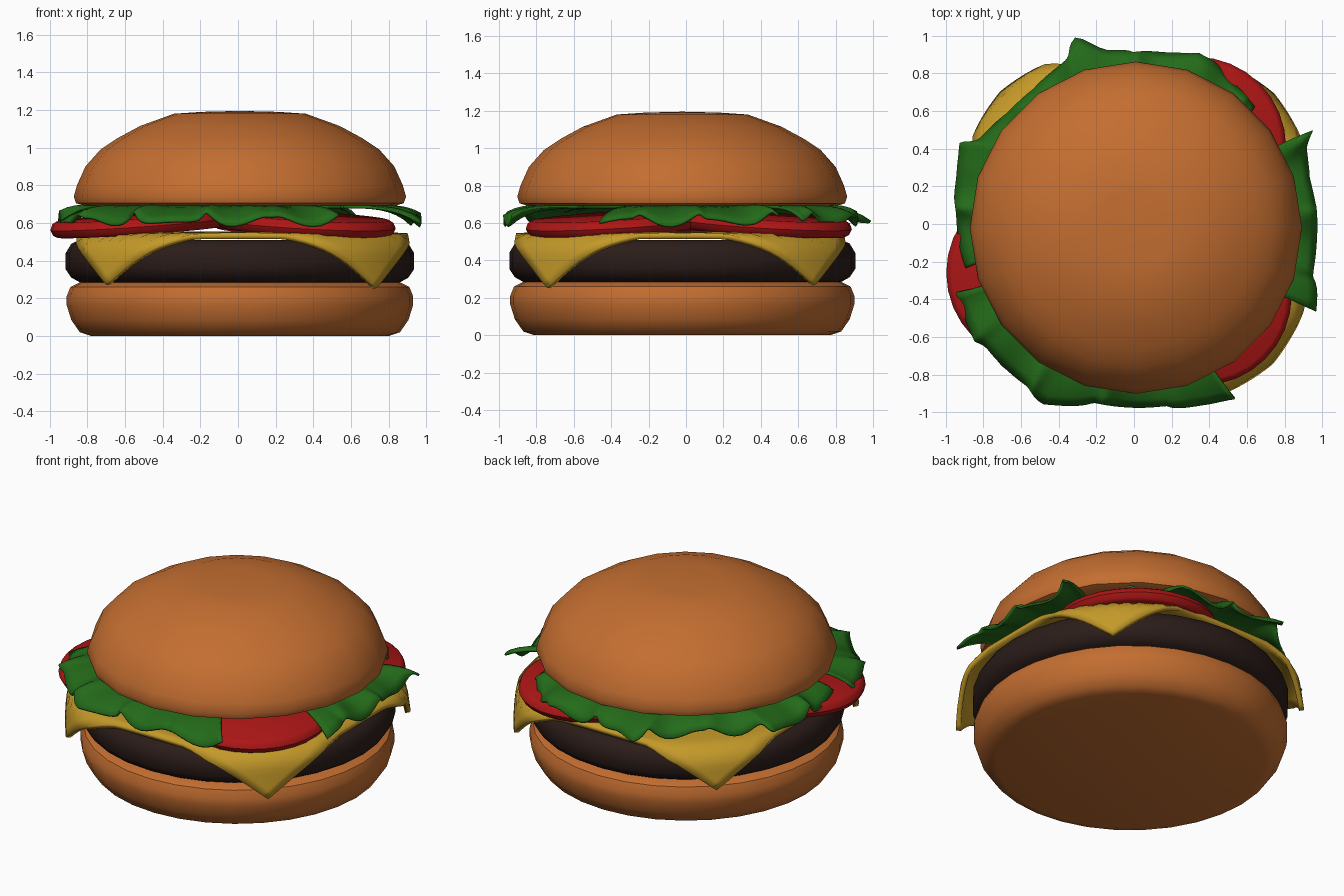
import bpy, bmesh
from math import sin, cos, pi, radians, hypot, atan2
from mathutils import Vector, Matrix

if "Cube" in bpy.data.objects:
    bpy.data.objects.remove(bpy.data.objects["Cube"])

CX, CY = 0.01, -0.02


def material(name, rgb):
    m = bpy.data.materials.new(name)
    m.diffuse_color = (*rgb, 1)
    m.use_nodes = True
    m.node_tree.nodes["Principled BSDF"].inputs["Base Color"].default_value = m.diffuse_color
    return m


BREAD = material("bread", (0.55, 0.155, 0.03))
MEAT = material("meat", (0.024, 0.012, 0.010))
CHEESE = material("cheese", (0.55, 0.32, 0.022))
RED = material("tomato", (0.42, 0.008, 0.008))
GREEN = material("lettuce", (0.017, 0.145, 0.010))


def finish(name, bm, mat, angle=40):
    bmesh.ops.remove_doubles(bm, verts=bm.verts, dist=0.0005)
    bmesh.ops.recalc_face_normals(bm, faces=bm.faces)
    me = bpy.data.meshes.new(name)
    bm.to_mesh(me)
    bm.free()
    ob = bpy.data.objects.new(name, me)
    bpy.context.collection.objects.link(ob)
    me.materials.append(mat)
    bpy.ops.object.select_all(action='DESELECT')
    ob.select_set(True)
    bpy.context.view_layer.objects.active = ob
    bpy.ops.object.shade_smooth_by_angle(angle=radians(angle))
    return ob


def grid(rows):
    bm = bmesh.new()
    vs = [[bm.verts.new(p) for p in row] for row in rows]
    for a, b in zip(vs, vs[1:]):
        for i in range(len(a) - 1):
            bm.faces.new((a[i], a[i + 1], b[i + 1], b[i]))
    return bm


def lathe(name, profile, sides, mat, matrix):
    rows = [[matrix @ Vector((r * sin(2 * pi * i / sides), r * cos(2 * pi * i / sides), z))
             for i in range(sides + 1)] for r, z in profile]
    return finish(name, grid(rows), mat)


def thicken(ob, t):
    mod = ob.modifiers.new("thickness", 'SOLIDIFY')
    mod.thickness = t
    mod.offset = 0


# Buns and patty
axis = Matrix.Translation((CX, CY, 0))
lathe("bottom_bun", [(0, 0), (0.79, 0), (0.85, 0.02), (0.895, 0.085), (0.92, 0.165), (0.92, 0.21),
                     (0.90, 0.26), (0.85, 0.285), (0, 0.285)], 32, BREAD, axis)
lathe("patty", [(0, 0.285), (0.85, 0.285), (0.895, 0.31), (0.925, 0.355), (0.925, 0.44),
                (0.895, 0.49), (0.85, 0.51), (0, 0.51)], 32, MEAT, axis)
lathe("top_bun", [(0, 0.69), (0.82, 0.69), (0.87, 0.705), (0.882, 0.74), (0.865, 0.80), (0.82, 0.90),
                  (0.74, 0.99), (0.65, 1.05), (0.53, 1.115), (0.35, 1.18), (0.2, 1.19), (0, 1.195)],
      20, BREAD, axis)

# Cheese slice: a square sheet folded down where it passes the patty edge
N, HALF = 32, 0.875


def drape(i, j):
    u, v = (2 * i / N - 1), (2 * j / N - 1)
    k = 1 - 0.03 * (abs(u * v)) ** 6
    x, y = u * HALF * k + 0.015, v * HALF * k - 0.012
    r, a = hypot(x, y), atan2(y, x)
    over = max(0, r - 0.92)
    z = 0.54 - 0.92 * over - (0.012 if over else 0.012 * (r / 0.92) ** 6)
    rr = r if not over else 0.92 + 0.055 * min(1, over / 0.06) + 0.12 * over
    return (CX + rr * cos(a), CY + rr * sin(a), z)


cheese = finish("cheese_slice", grid([[drape(i, j) for i in range(N + 1)] for j in range(N + 1)]),
                CHEESE, 60)
thicken(cheese, 0.03)

# Tomato slices, each tipped outward
for n, (x, y) in enumerate([(0.36, -0.38), (0.33, 0.41), (-0.52, -0.26)]):
    tilt = Matrix.Rotation(radians(4.5), 4, Vector((-y, x, 0)))
    lathe(f"tomato_slice_{n + 1}",
          [(0, -0.042), (0.445, -0.042), (0.465, -0.03), (0.478, 0), (0.465, 0.03), (0.445, 0.042),
           (0, 0.042)], 32, RED, Matrix.Translation((x, y, 0.595)) @ tilt)

# Lettuce leaves: ruffled strips, outer edge given as (angle, radius)
LEAVES = [
    [(-26, 1.07), (-18, 0.99), (-5, 0.97), (5, 0.97), (15, 0.96), (22, 1.0), (29, 1.07)],
    [(42, 0.89), (55, 0.91), (62, 0.96), (70, 0.97), (80, 0.92), (90, 0.91), (100, 0.93),
     (105, 1.04), (112, 0.95), (125, 0.89), (140, 0.89), (150, 0.94), (157, 1.02), (165, 0.97),
     (180, 0.94), (193, 0.92)],
    [(203, 1.01), (215, 1.05), (222, 1.02), (235, 1.03), (245, 1.07), (255, 0.97), (268, 0.97),
     (280, 0.98), (290, 1.02), (298, 1.07)],
]


def edge_radius(pts, a):
    for (a0, r0), (a1, r1) in zip(pts, pts[1:]):
        if a <= a1:
            return r0 + (r1 - r0) * (a - a0) / (a1 - a0)
    return pts[-1][1]


for n, pts in enumerate(LEAVES):
    start, end = pts[0][0], pts[-1][0]
    steps = int((end - start) / 1.5)
    rows = []
    for s in range(steps + 1):
        a = start + (end - start) * s / steps
        R = edge_radius(pts, a)
        wave = sin(radians(a) * 17) + 0.5 * sin(radians(a) * 29 + 1)
        row = []
        for k in range(9):
            t = k / 8
            r = 0.62 + (R - 0.62) * t
            swing = radians(a + 2.2 * t * t * cos(radians(a) * 17))
            z = 0.685 + t * t * 0.026 * wave - 0.065 * t ** 4
            row.append((r * cos(swing), r * sin(swing), z))
        rows.append(row)
    leaf = finish(f"lettuce_leaf_{n + 1}", grid(rows), GREEN, 60)
    thicken(leaf, 0.014)
